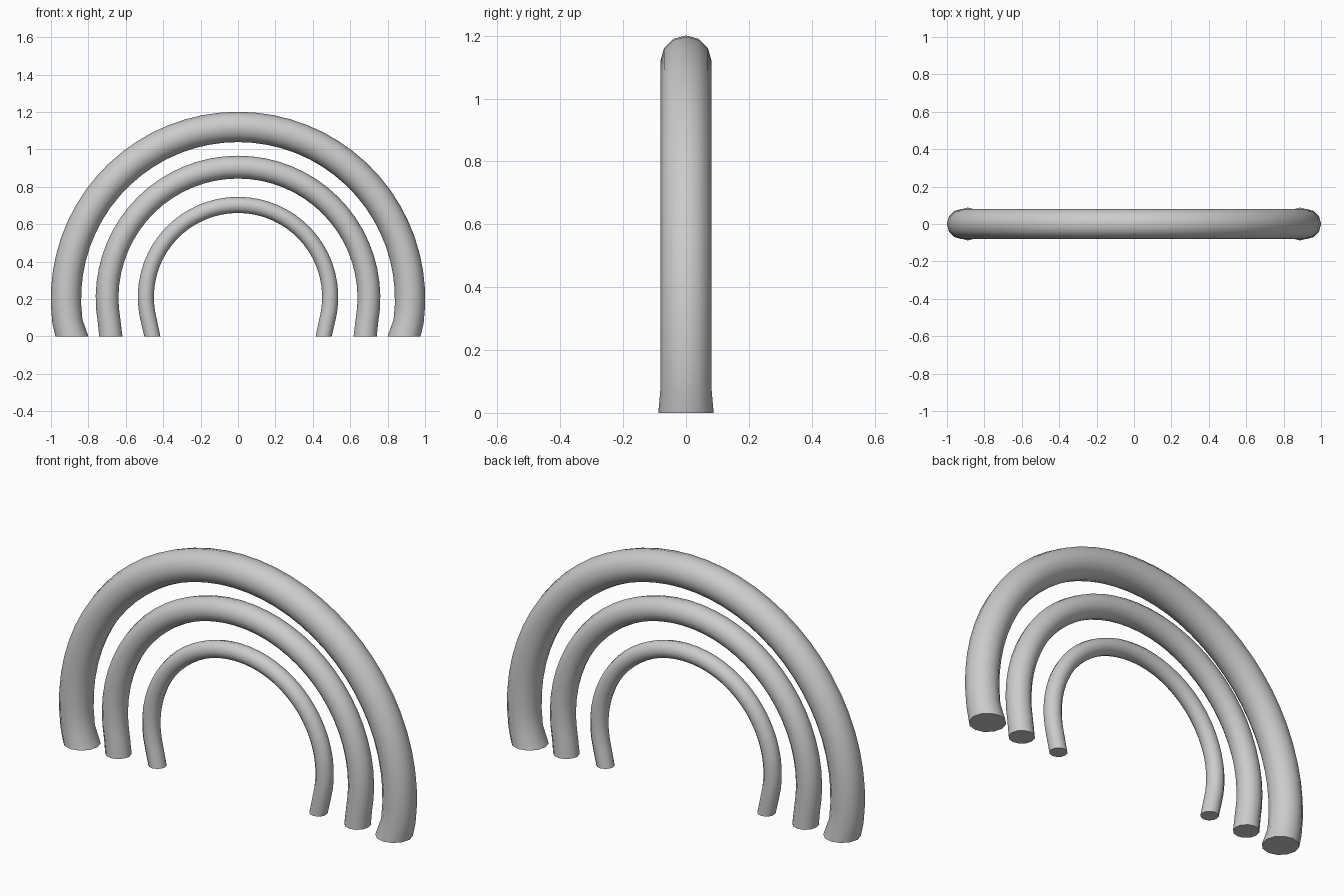
import bpy, bmesh, math

if "Cube" in bpy.data.objects:
    bpy.data.objects.remove(bpy.data.objects["Cube"])

SIDES, STEPS = 12, 36


def arch(name, radius, tube, height, foot_x, foot_r):
    """Round tube swept over an arc, ending in flat feet on z = 0."""
    bm = bmesh.new()
    rings = []

    def ring(center, across, r):
        pts = []
        for k in range(SIDES):
            t = 2 * math.pi * k / SIDES
            c, s = r * math.cos(t), r * math.sin(t)
            pts.append(bm.verts.new((center[0] + across[0] * c, s,
                                     center[1] + across[1] * c)))
        rings.append(pts)

    low = -math.asin(0.6 * height / radius)
    ring((foot_x, 0), (1, 0), foot_r)
    for i in range(STEPS + 1):
        a = low + (math.pi - 2 * low) * i / STEPS
        d = (math.cos(a), math.sin(a))
        ring((radius * d[0], height + radius * d[1]), d, tube)
    ring((-foot_x, 0), (-1, 0), foot_r)

    # Tube walls and flat feet
    for p, q in zip(rings, rings[1:]):
        for k in range(SIDES):
            n = (k + 1) % SIDES
            bm.faces.new((p[k], p[n], q[n], q[k]))
    bm.faces.new(rings[0])
    bm.faces.new(rings[-1])
    bmesh.ops.recalc_face_normals(bm, faces=bm.faces)

    mesh = bpy.data.meshes.new(name)
    bm.to_mesh(mesh)
    bm.free()
    ob = bpy.data.objects.new(name, mesh)
    bpy.context.collection.objects.link(ob)
    bpy.ops.object.select_all(action='DESELECT')
    ob.select_set(True)
    bpy.context.view_layer.objects.active = ob
    bpy.ops.object.shade_smooth_by_angle(angle=math.radians(40))


# Three nested arches, thick to thin
arch("outer_arch", 0.92, 0.081, 0.20, 0.888, 0.088)
arch("middle_arch", 0.70, 0.061, 0.205, 0.68, 0.062)
arch("inner_arch", 0.493, 0.043, 0.21, 0.458, 0.043)
